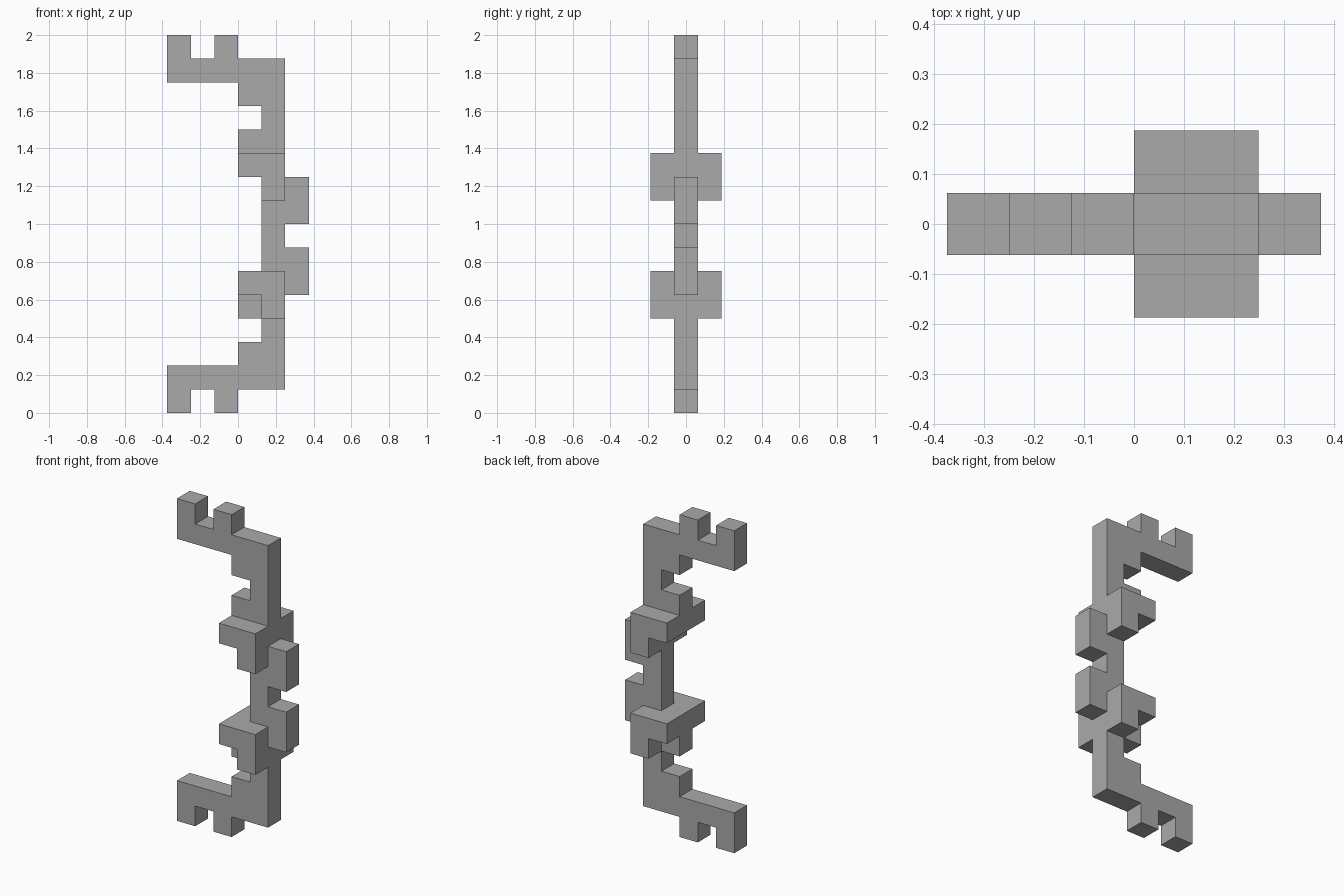
import bpy
import bmesh

cube = bpy.data.objects.get("Cube")
if cube:
    bpy.data.objects.remove(cube, do_unlink=True)

UNIT = 0.125  # size of one block

grey = bpy.data.materials.new("plain grey")
grey.use_nodes = True
colour = (0.4, 0.4, 0.4, 1)
grey.diffuse_color = colour
grey.node_tree.nodes["Principled BSDF"].inputs["Base Color"].default_value = colour


def slab(name, outline, y_front, y_back):
    """Extrude an x-z outline, in blocks, from y_front to y_back."""
    bm = bmesh.new()
    face = bm.faces.new([bm.verts.new((x * UNIT, y_front * UNIT, z * UNIT))
                         for x, z in outline])
    extruded = bmesh.ops.extrude_face_region(bm, geom=[face], use_keep_orig=True)
    moved = [g for g in extruded["geom"] if isinstance(g, bmesh.types.BMVert)]
    bmesh.ops.translate(bm, verts=moved, vec=(0, (y_back - y_front) * UNIT, 0))
    bmesh.ops.recalc_face_normals(bm, faces=bm.faces[:])
    mesh = bpy.data.meshes.new(name)
    bm.to_mesh(mesh)
    bm.free()
    mesh.materials.append(grey)
    obj = bpy.data.objects.new(name, mesh)
    bpy.context.collection.objects.link(obj)
    return obj


# Main frame: lower arm with feet, right edge with two knobs,
# upper arm with prongs, then the stepped inner edge
lower_arm = [(-3, 0), (-2, 0), (-2, 1), (-1, 1), (-1, 0), (0, 0), (0, 1), (2, 1)]
outer_edge = [(2, 5), (3, 5), (3, 7), (2, 7), (2, 8), (3, 8), (3, 10), (2, 10)]
upper_arm = [(2, 15), (0, 15), (0, 16), (-1, 16), (-1, 15), (-2, 15),
             (-2, 16), (-3, 16), (-3, 14), (0, 14), (0, 13), (1, 13)]
inner_edge = [(1, 12), (0, 12), (0, 10), (1, 10), (1, 6), (0, 6),
              (0, 4), (1, 4), (1, 3), (0, 3), (0, 2), (-3, 2)]
slab("main_frame", lower_arm + outer_edge + upper_arm + inner_edge, -0.5, 0.5)

# Hooked side brackets, front and back, at two heights
for level, base in (("lower", 4), ("upper", 9)):
    hook = [(1, base), (2, base), (2, base + 2),
            (0, base + 2), (0, base + 1), (1, base + 1)]
    for side, sign in (("front", -1), ("back", 1)):
        slab(f"{level}_{side}_bracket", hook, sign * 0.5, sign * 1.5)
